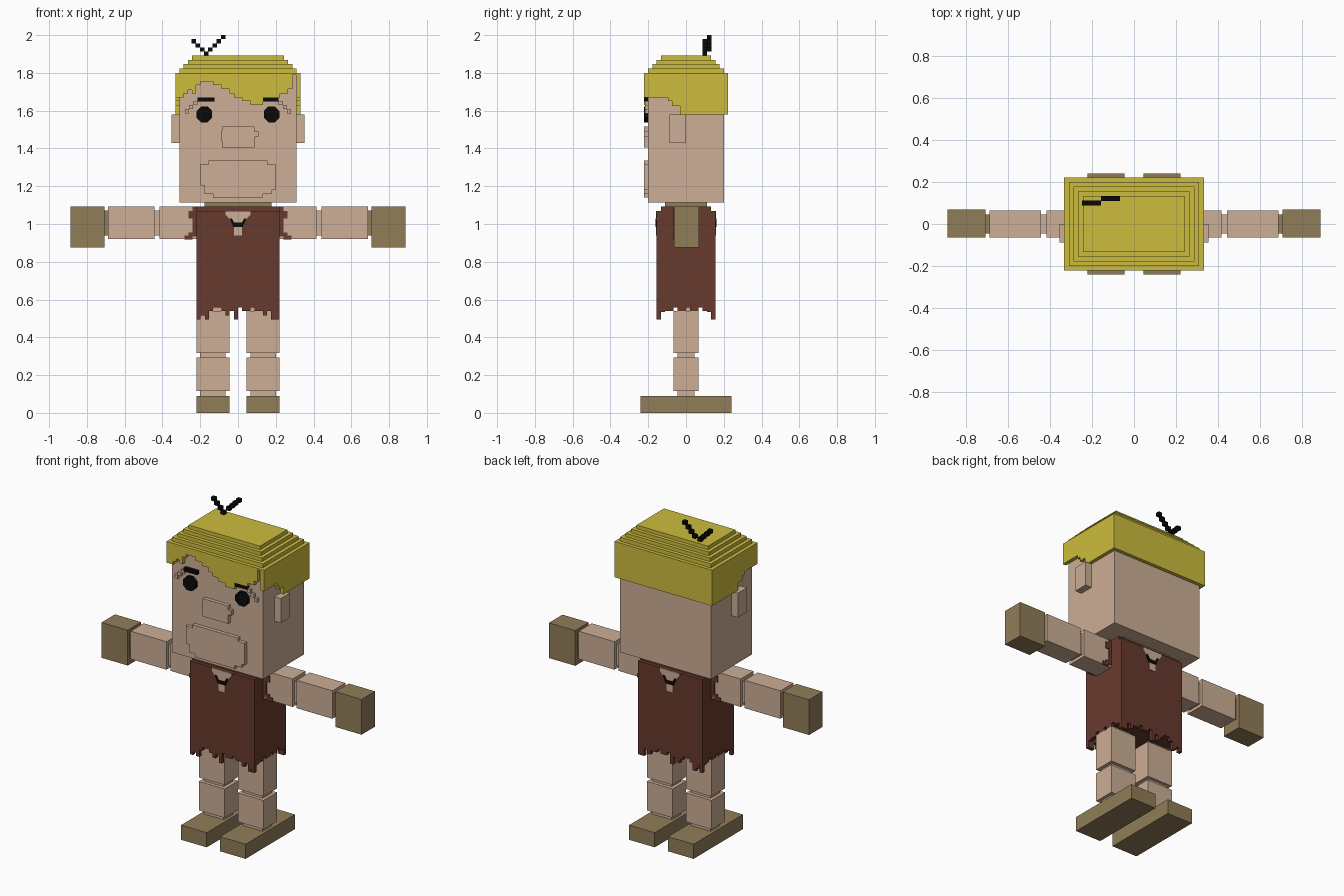
import bpy, bmesh, math

if "Cube" in bpy.data.objects:
    bpy.data.objects.remove(bpy.data.objects["Cube"])

V = 0.0222  # step size used for all the blocky details


def material(name, rgb):
    m = bpy.data.materials.new(name)
    m.diffuse_color = (*rgb, 1)
    m.use_nodes = True
    m.node_tree.nodes["Principled BSDF"].inputs["Base Color"].default_value = m.diffuse_color
    return m


SKIN = material("skin", (0.61, 0.425, 0.305))
HAIR = material("yellow hair", (0.61, 0.505, 0.047))
TUNIC = material("dark red brown", (0.134, 0.042, 0.027))
OLIVE = material("olive brown", (0.285, 0.206, 0.098))
BLACK = material("black", (0.003, 0.003, 0.003))


def finish(name, bm, mat):
    bmesh.ops.recalc_face_normals(bm, faces=bm.faces)
    me = bpy.data.meshes.new(name)
    bm.to_mesh(me)
    bm.free()
    me.materials.append(mat)
    ob = bpy.data.objects.new(name, me)
    bpy.context.collection.objects.link(ob)
    return ob


def boxes(name, mat, *ranges):
    """One object from boxes given as (x0, x1, y0, y1, z0, z1)."""
    bm = bmesh.new()
    for x0, x1, y0, y1, z0, z1 in ranges:
        vs = bmesh.ops.create_cube(bm, size=1)["verts"]
        for v in vs:
            v.co = (x0 + (v.co.x + .5) * (x1 - x0),
                    y0 + (v.co.y + .5) * (y1 - y0),
                    z0 + (v.co.z + .5) * (z1 - z0))
    return finish(name, bm, mat)


def prism(name, mat, pts, lo, hi, axis="y"):
    """Extrude a flat outline (horizontal, z) along x or y."""
    bm = bmesh.new()
    f = bm.faces.new([bm.verts.new((a, lo, z) if axis == "y" else (lo, a, z))
                      for a, z in pts])
    new = bmesh.ops.extrude_face_region(bm, geom=[f])["geom"]
    move = (0, hi - lo, 0) if axis == "y" else (hi - lo, 0, 0)
    bmesh.ops.translate(bm, vec=move,
                        verts=[g for g in new if isinstance(g, bmesh.types.BMVert)])
    return finish(name, bm, mat)


def ragged(start, end, top, bottoms):
    """Outline with a flat top and a stepped bottom edge."""
    w = (end - start) / len(bottoms)
    pts = [(start, top)]
    last = None
    for i, b in enumerate(bottoms):
        if b != last:
            if last is not None:
                pts.append((start + i * w, last))
            pts.append((start + i * w, b))
        last = b
    return pts + [(end, last), (end, top)]


# Head, ears and neck
boxes("head", SKIN, (-.31, .31, -.2, .2, 1.115, 1.8))
for s, side in ((-1, "left"), (1, "right")):
    x0, x1 = sorted((s * .305, s * .353))
    boxes(side + "_ear", SKIN, (x0, x1, -.088, 0, 1.43, 1.58))
boxes("neck", OLIVE, (-.177, .177, -.11, .11, 1.08, 1.118))

# Hair: fringe, sides, back and stepped crown
fringe = [1.67, 1.67, 1.69, 1.71, 1.69, 1.735, 1.755, 1.755, 1.755, 1.735,
          1.735, 1.715, 1.715, 1.69, 1.67, 1.67, 1.65, 1.65, 1.63, 1.63,
          1.63, 1.67, 1.67, 1.67, 1.67, 1.69, 1.69, 1.715, 1.79, 1.67]
prism("hair_fringe", HAIR, ragged(-.332, .332, 1.8, fringe), -.222, -.2)
sides = [1.67] * 5 + [1.65, 1.625, 1.625] + [1.58] * 11
for s, side in ((-1, "left"), (1, "right")):
    prism(side + "_hair", HAIR, ragged(-.2, .2, 1.8, sides), s * .31, s * .332, "x")
boxes("back_hair", HAIR, (-.332, .332, .2, .222, 1.58, 1.8))
boxes("hair_crown", HAIR, *[
    (-.31 + i * V, .31 - i * V, -.2 + i * V, .2 - i * V,
     1.79 + i * V, 1.802 + (i + 1) * V) for i in range(4)])

# Two antenna-like black hair strands
strands = [(-.168, .1, 1.89)]
strands += [(-.168 - i * V, .1, 1.89 + i * V) for i in range(1, 4)]
strands += [(-.168 + i * V, .1 + min(i, 1) * V, 1.89 + i * V) for i in range(1, 5)]
boxes("hair_strands", BLACK, *[
    (x - .012, x + .012, y - .012, y + .012, z, z + V) for x, y, z in strands])

# Eyes and brows
for s, side in ((-1, "left"), (1, "right")):
    c = s * .178
    prism(side + "_eye", BLACK,
          [(c + .045 * math.cos(math.pi * (i + .5) / 4),
            1.58 + .045 * math.sin(math.pi * (i + .5) / 4)) for i in range(8)],
          -.222, -.2)
    x0, x1 = sorted((s * .125, s * .215))
    boxes(side + "_brow", BLACK, (x0, x1, -.222, -.2, 1.648, 1.67))
    boxes(side + "_brow_ridge", SKIN, *[
        (s * (.226 + i * V) - .011, s * (.226 + i * V) + .011, -.216, -.2,
         1.63 - i * V, 1.652 - i * V) for i in range(3)])

# Nose and muzzle
prism("nose", SKIN, [(-.09, 1.44), (-.09, 1.495), (-.085, 1.495), (-.085, 1.515),
                     (.088, 1.515), (.088, 1.49), (.108, 1.49), (.108, 1.46),
                     (.088, 1.46), (.088, 1.405), (-.085, 1.405), (-.085, 1.44)],
      -.222, -.2)
prism("muzzle", SKIN, [(-.2, 1.205), (-.2, 1.315), (-.155, 1.315), (-.155, 1.335),
                       (.155, 1.335), (.155, 1.315), (.2, 1.315), (.2, 1.18),
                       (.178, 1.18), (.178, 1.16), (.133, 1.16), (.133, 1.14),
                       (-.133, 1.14), (-.133, 1.16), (-.178, 1.16), (-.178, 1.205)],
      -.222, -.2)

# Tunic body with a torn hem on all four sides
boxes("tunic", TUNIC, (-.22, .22, -.155, .155, .56, 1.07),
      (-.22, .22, -.133, .133, 1.06, 1.092))
hem = [.54, .515, .495, .54, .56, .56, .54, .515, .54, .495,
       .56, .54, .54, .56, .54, .54, .515, .54, .495, .515]
side_hem = [.495, .535, .54, .54, .56, .54, .54, .56, .54, .54, .56, .54, .535, .495]
for s, a, b in ((-1, "front", "left"), (1, "back", "right")):
    prism(a + "_hem", TUNIC, ragged(-.22, .22, .575, [min(h, .559) for h in hem]),
          s * .155, s * .134)
    prism(b + "_hem", TUNIC, ragged(-.155, .155, .575, [min(h, .559) for h in side_hem]),
          s * .22, s * .199, "x")

    # Open collar showing skin, with a dark lace
    prism(a + "_collar_opening", SKIN,
          [(-.066, 1.069), (-.066, 1.05), (-.022, 1.0), (-.022, .94), (.022, .94),
           (.022, 1.0), (.066, 1.05), (.066, 1.069)], s * .15, s * .159)
    prism(a + "_collar_lace", BLACK,
          [(-.045, 1.03), (-.033, 1.03), (-.02, 1.007), (.02, 1.007), (.033, 1.03),
           (.045, 1.03), (.025, .985), (-.025, .985)], s * .15, s * .162)

# Arms and legs
for s, side in ((-1, "left"), (1, "right")):
    def part(name, mat, x0, x1, *yz):
        lo, hi = sorted((s * x0, s * x1))
        return boxes(side + "_" + name, mat, (lo, hi, *yz))

    part("upper_arm", SKIN, .21, .416, -.063, .063, .92, 1.092)
    part("elbow", SKIN, .41, .45, -.045, .045, .938, 1.072)
    part("forearm", SKIN, .443, .687, -.063, .063, .92, 1.092)
    part("wrist", OLIVE, .68, .715, -.045, .045, .938, 1.072)
    part("hand", OLIVE, .707, .886, -.063, .068, .875, 1.092)
    # Torn sleeve edges on the front and back of the shoulder
    for t, face in ((-1, "front"), (1, "back")):
        prism(f"{side}_{face}_sleeve", TUNIC,
              [(s * x, z) for x, z in (
                  (.215, 1.092), (.24, 1.092), (.24, 1.07), (.262, 1.07), (.262, 1.03),
                  (.24, 1.03), (.24, .955), (.262, .955), (.262, .94), (.284, .94),
                  (.284, .918), (.24, .918), (.24, .935), (.215, .935))],
              t * .06, t * .069)
    part("hip", SKIN, .066, .2, -.045, .045, .53, .575)
    part("thigh", SKIN, .045, .22, -.066, .066, .317, .54)
    part("knee", SKIN, .066, .2, -.045, .045, .28, .325)
    part("shin", SKIN, .045, .22, -.066, .066, .115, .293)
    part("ankle", SKIN, .066, .2, -.045, .045, .08, .12)
    part("foot", OLIVE, .045, .22, -.24, .24, 0, .09)
